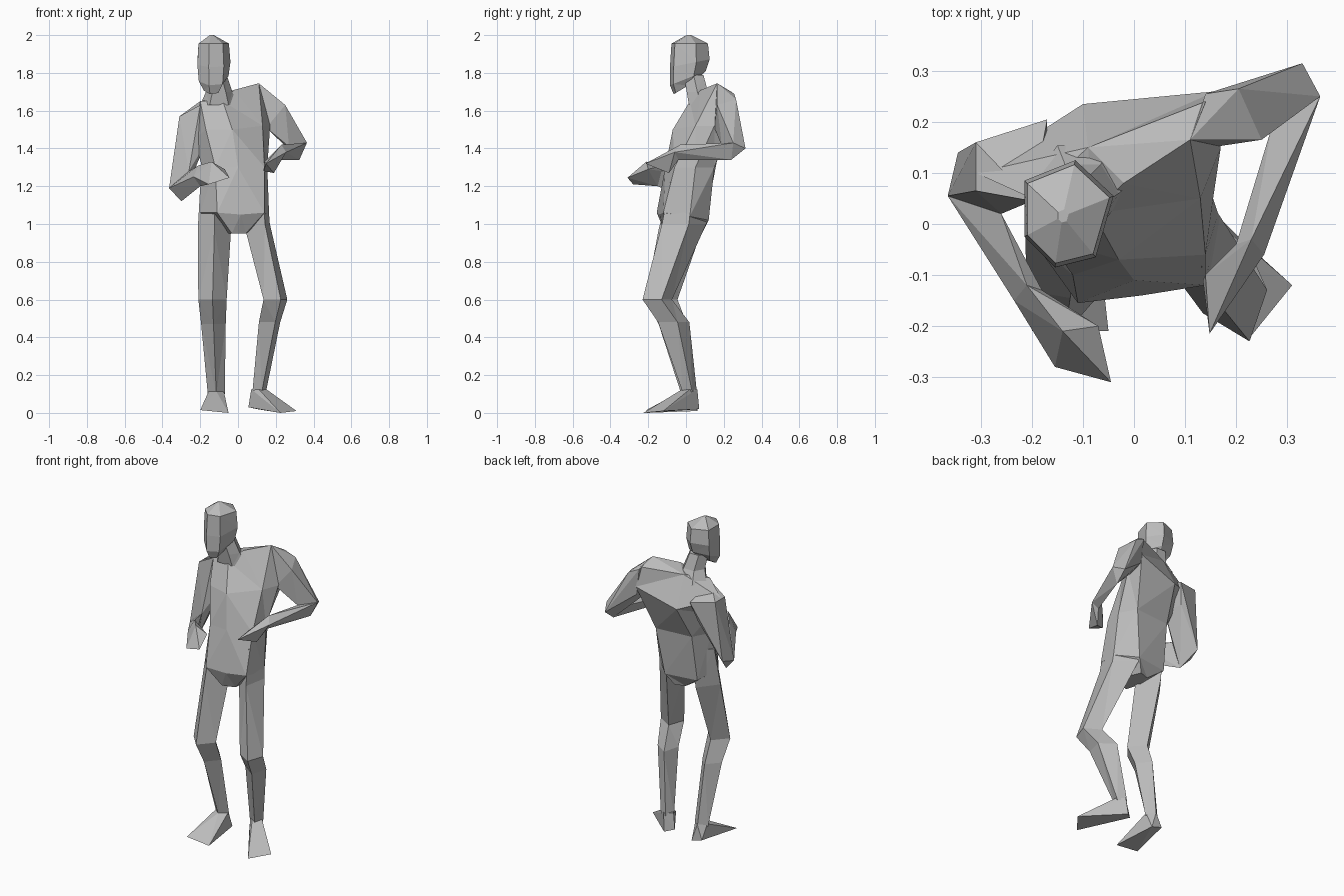
import bpy
import bmesh
import math
from mathutils import Vector

default_cube = bpy.data.objects.get("Cube")
if default_cube:
    bpy.data.objects.remove(default_cube, do_unlink=True)

# One plain grey for the whole figure
GREY = (0.5, 0.5, 0.5, 1.0)
clay = bpy.data.materials.new("plain_grey")
clay.use_nodes = True
clay.diffuse_color = GREY
shader = next(n for n in clay.node_tree.nodes if n.type == "BSDF_PRINCIPLED")
shader.inputs["Base Color"].default_value = GREY


def finish(name, bm):
    """Turn a bmesh into a flat shaded grey object."""
    bmesh.ops.recalc_face_normals(bm, faces=bm.faces[:])
    mesh = bpy.data.meshes.new(name)
    bm.to_mesh(mesh)
    bm.free()
    mesh.materials.append(clay)
    obj = bpy.data.objects.new(name, mesh)
    bpy.context.scene.collection.objects.link(obj)
    return obj


def loft(name, rings):
    """Skin a stack of equal rings of points and cap both ends."""
    bm = bmesh.new()
    loops = [[bm.verts.new(point) for point in ring] for ring in rings]
    count = len(loops[0])
    for lower, upper in zip(loops, loops[1:]):
        for i in range(count):
            j = (i + 1) % count
            bm.faces.new((lower[i], lower[j], upper[j], upper[i]))
    for cap in (loops[0], loops[-1]):
        bm.faces.new(cap)
    bmesh.ops.triangulate(bm, faces=bm.faces[:])
    return finish(name, bm)


def hull(name, points):
    """Wrap a convex skin around a few points."""
    bm = bmesh.new()
    for point in points:
        bm.verts.new(point)
    bmesh.ops.convex_hull(bm, input=bm.verts[:])
    loose = [v for v in bm.verts if not v.link_faces]
    bmesh.ops.delete(bm, geom=loose, context="VERTS")
    return finish(name, bm)


def column(name, sections, turn=0, sides=4):
    """Loft level sections given as x, y, z, half width, half depth."""
    rings = []
    swing = math.radians(turn)
    for x, y, z, wide, deep in sections:
        ring = []
        for i in range(sides):
            angle = math.tau * i / sides
            a, b = wide * math.cos(angle), deep * math.sin(angle)
            ring.append((x + a * math.cos(swing) - b * math.sin(swing),
                         y + a * math.sin(swing) + b * math.cos(swing), z))
        rings.append(ring)
    return loft(name, rings)


def foot(name, ankle, toes, heels):
    """Wedge from a small ankle square down to the toes and heel."""
    x, y, z = ankle
    size = 0.04
    top = [(x + size, y, z), (x - size, y, z), (x, y + size, z), (x, y - size, z)]
    return hull(name, top + toes + heels)


def arm(side, shoulder, elbow, wrist, hand):
    """Upper arm, forearm and hand wrapped between shared joint points."""
    hull(side + "_upper_arm", shoulder + elbow)
    hull(side + "_forearm", elbow + wrist)
    hull(side + "_hand", wrist + hand)


# Torso: each ring runs right side, three front points, left side, two back points
hem = [(-.2, -.03, 1.06), (-.11, -.155, 1.06), (.015, -.14, 1.05), (.14, -.12, 1.06),
       (.165, .02, 1.04), (.06, .12, 1.02), (-.14, .09, 1.02)]
waist = [(-.19, .02, 1.3), (-.12, -.1, 1.3), (0, -.11, 1.3), (.14, -.06, 1.3),
         (.155, .05, 1.3), (.1, .15, 1.3), (-.13, .13, 1.3)]
chest = [(-.23, .08, 1.45), (-.17, -.03, 1.5), (-.03, -.07, 1.5), (.13, .05, 1.52),
         (.17, .15, 1.52), (.16, .26, 1.58), (-.1, .235, 1.5)]
shoulders = [(-.31, .1, 1.57), (-.2, .05, 1.65), (-.08, .02, 1.65), (-.02, .08, 1.71),
             (.11, .165, 1.745), (.14, .24, 1.7), (-.09, .15, 1.68)]
crotch = [(x * .3, y * .7, .95) for x, y, z in hem]
loft("torso", [crotch, hem, waist, chest, shoulders])

# Head: one six sided outline, scaled from chin to crown, with the jaw rising to the back
outline = [(-.155, -.085), (-.075, -.065), (-.04, .055),
           (-.115, .125), (-.215, .085), (-.215, -.025)]
middle = Vector((-.14, .015))
head_rings = []
for z, scale, slide, rise in ((1.72, .55, -.025, .6), (1.77, .9, -.01, .4), (1.85, 1, 0, .2),
                              (1.955, .92, 0, 0), (2, .12, 0, 0)):
    head_rings.append([(middle.x + (x - middle.x) * scale,
                        middle.y + (y - middle.y) * scale + slide,
                        z + (y - middle.y) * rise * scale)
                       for x, y in outline])
loft("head", head_rings)
column("neck", [(-.1, .085, 1.63, .1, .08), (-.1, .06, 1.7, .07, .065),
                (-.12, .04, 1.79, .06, .06)], sides=6)

# Legs and feet
column("right_leg", [(-.12, .01, 1.2, .08, .1), (-.125, -.03, .97, .088, .115),
                     (-.135, -.13, .6, .075, .085), (-.13, -.07, .47, .065, .075),
                     (-.115, .015, .1, .045, .04)])
column("left_leg", [(.095, .02, 1.22, .06, .11), (.1, -.01, 1, .073, .125),
                    (.198, -.152, .6, .067, .083), (.167, -.065, .48, .06, .088),
                    (.112, .02, .11, .038, .04)], turn=20)
foot("right_foot", (-.115, .015, .115), [(-.2, -.21, .015), (-.05, -.21, 0)],
     [(-.15, .06, .03), (-.08, .06, .01)])
foot("left_foot", (.11, .02, .125), [(.225, -.225, 0), (.31, -.12, .01)],
     [(.055, .03, .03), (.1, .07, .02)])

# Arms: both elbows bent, hands brought to the front of the waist
arm("left",
    shoulder=[(.11, .165, 1.745), (.14, .255, 1.69), (.25, .165, 1.63),
              (.205, .265, 1.66), (.15, .15, 1.51), (.16, .25, 1.53)],
    elbow=[(.365, .25, 1.43), (.33, .315, 1.4), (.325, .24, 1.34), (.27, .19, 1.41)],
    wrist=[(.255, -.06, 1.38), (.2, -.04, 1.39), (.225, -.04, 1.34), (.23, -.03, 1.42)],
    hand=[(.135, -.11, 1.28), (.14, -.1, 1.33), (.148, -.215, 1.32), (.19, -.09, 1.27)])
arm("right",
    shoulder=[(-.31, .065, 1.57), (-.31, .16, 1.57), (-.2, .045, 1.63),
              (-.17, .205, 1.55), (-.17, .06, 1.43), (-.2, .17, 1.43)],
    elbow=[(-.365, .055, 1.19), (-.345, .14, 1.21), (-.3, .04, 1.12), (-.26, .02, 1.28)],
    wrist=[(-.235, -.15, 1.25), (-.18, -.13, 1.28), (-.2, -.15, 1.2), (-.21, -.12, 1.31)],
    hand=[(-.155, -.28, 1.21), (-.045, -.31, 1.245), (-.07, -.2, 1.29), (-.14, -.21, 1.33)])
